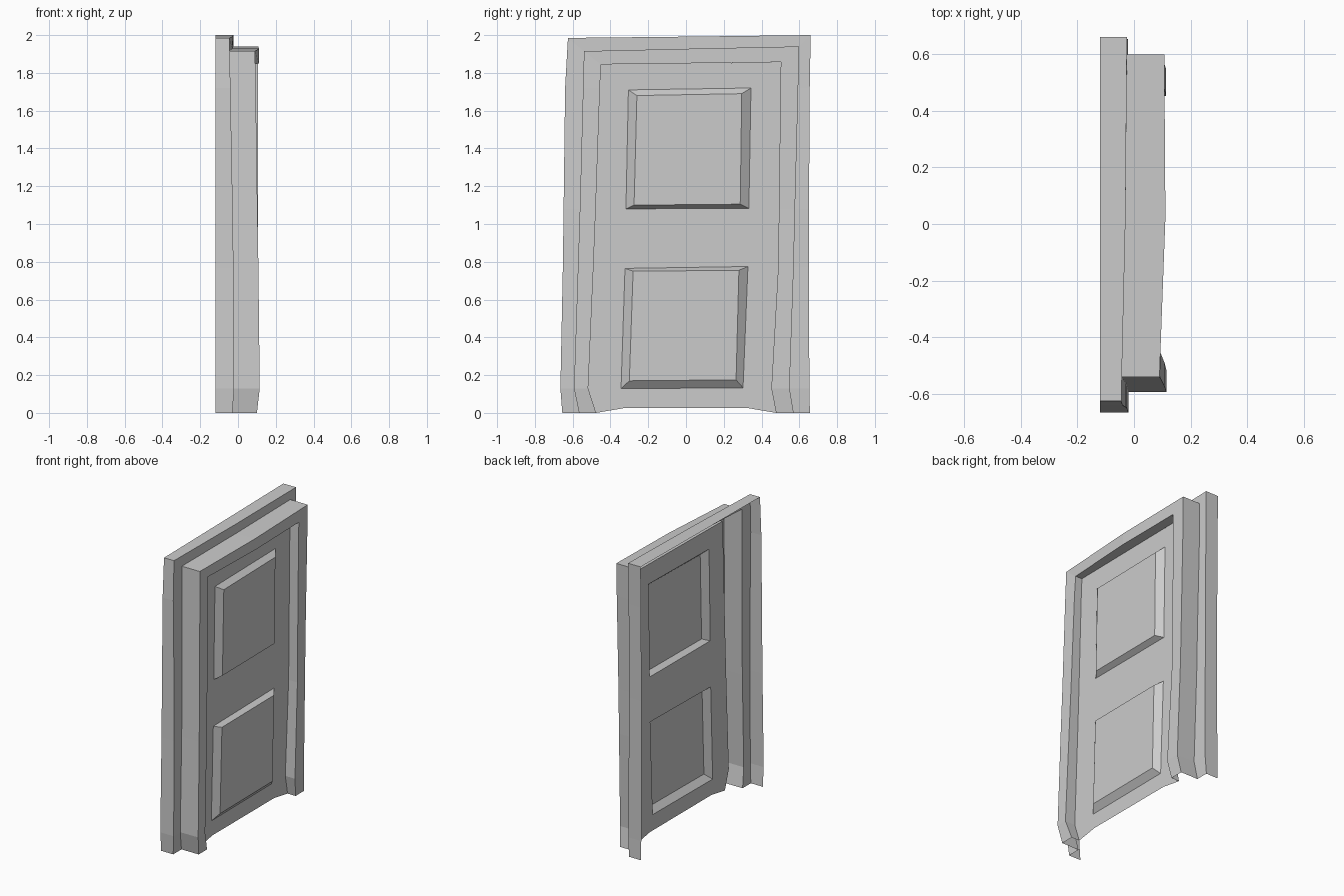
import bpy, bmesh

if "Cube" in bpy.data.objects:
    bpy.data.objects.remove(bpy.data.objects["Cube"])

DOOR_X, PANEL_X, BACK_X = 0.04, 0.075, -0.12


def make_object(name, bm):
    bmesh.ops.remove_doubles(bm, verts=bm.verts[:], dist=0.0005)
    mesh = bpy.data.meshes.new(name)
    bm.to_mesh(mesh)
    bm.free()
    obj = bpy.data.objects.new(name, mesh)
    bpy.context.collection.objects.link(obj)
    return obj


def bridge(bm, rings, closed=False):
    """Skin consecutive rows of points with quads."""
    rows = [[bm.verts.new(p) for p in r] for r in rings]
    for a, b in zip(rows, rows[1:]):
        n = len(a)
        for i in range(n if closed else n - 1):
            j = (i + 1) % n
            bm.faces.new((a[i], a[j], b[j], b[i]))
    return rows


# Slightly warped jambs: z, y of outer flange, casing and opening, x of flange and casing fronts
left = [(0, -.655, -.566, -.476, -.030, .100),
        (.13, -.665, -.593, -.518, -.020, .115),
        (.77, -.652, -.572, -.490, -.024, .108),
        (1.08, -.648, -.562, -.478, -.028, .103),
        (1.72, -.640, -.545, -.456, -.040, .094)]
right = [(0, .656, .570, .477, -.030, .100),
         (.13, .653, .548, .452, -.022, .113),
         (.77, .651, .570, .488, -.025, .106),
         (1.08, .651, .577, .492, -.025, .105),
         (1.72, .655, .594, .500, -.027, .106)]
# Head corners and middle: y and z for each profile line, then front x values
head = [((-.625, 1.985), (-.540, 1.915), (-.450, 1.845), -.045, .090),
        ((.020, 1.992), (.025, 1.928), (.025, 1.851), -.030, .111),
        ((.660, 2.000), (.598, 1.940), (.502, 1.857), -.025, .107)]


def section(outer, casing, inner, xb, xf):
    return [(BACK_X, *outer), (xb, *outer), (xb, *casing),
            (xf, *casing), (xf, *inner), (DOOR_X, *inner)]


def jamb(rows):
    return [section((o, z), (c, z), (i, z), xb, xf) for z, o, c, i, xb, xf in rows]


# Stepped frame shell running up, across and down
bm = bmesh.new()
bridge(bm, jamb(left) + [section(*h) for h in head] + jamb(right)[::-1])
bmesh.ops.recalc_face_normals(bm, faces=bm.faces[:])
frame = make_object("door_frame", bm)
if frame.data.polygons[1].normal.x < -0.5:
    frame.data.flip_normals()

# Panel corners (y, z): bottom left, bottom right, top right, top left
panels = [([(-.344, .128), (.302, .133), (.328, .775), (-.323, .765)],
           [(-.300, .170), (.265, .175), (.280, .755), (-.280, .750)]),
          ([(-.318, 1.080), (.333, 1.083), (.344, 1.720), (-.305, 1.710)],
           [(-.275, 1.100), (.287, 1.105), (.295, 1.690), (-.260, 1.680)])]

# Door sheet around the two panel openings
bm = bmesh.new()
middle = [((-.33, .025), (.33, .025))]
for outer, _ in panels:
    middle += [(outer[0], outer[1]), (outer[3], outer[2])]
middle.append(((-.30, 1.847), (.35, 1.855)))
sides_l = [(r[3], r[0]) for r in left] + [head[0][2]]
sides_r = [(r[3], r[0]) for r in right] + [head[2][2]]
grid = [[(DOOR_X, *p) for p in (l, m[0], m[1], r)]
        for l, m, r in zip(sides_l, middle, sides_r)]
bridge(bm, grid)
bm.faces.ensure_lookup_table()
openings = [bm.faces[4], bm.faces[10]]
bmesh.ops.delete(bm, geom=openings, context='FACES_ONLY')

# Raised bevelled panels
for outer, inner in panels:
    rows = bridge(bm, [[(DOOR_X, *p) for p in outer],
                       [(PANEL_X, *p) for p in inner]], closed=True)
    bm.faces.new(rows[1])
bmesh.ops.remove_doubles(bm, verts=bm.verts[:], dist=0.0005)
bmesh.ops.recalc_face_normals(bm, faces=bm.faces[:])
door = make_object("panelled_door", bm)
if door.data.polygons[0].normal.x < 0:
    door.data.flip_normals()
